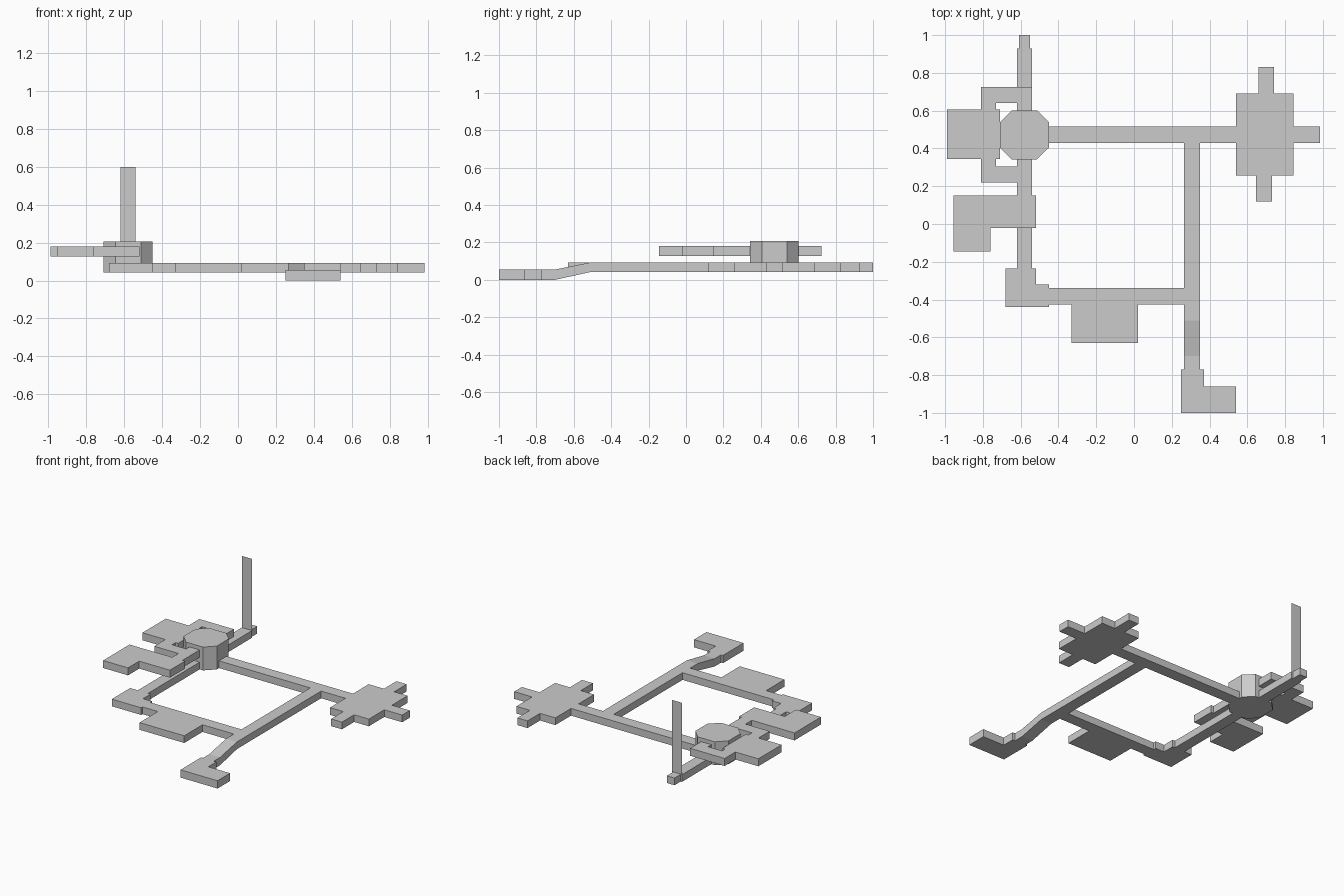
import bpy, bmesh

if "Cube" in bpy.data.objects:
    bpy.data.objects.remove(bpy.data.objects["Cube"])

MAIN = (0.042, 0.093)
UPPER = (0.127, 0.18)
LOW = (0.0, 0.055)


def finish(name, bm):
    bmesh.ops.recalc_face_normals(bm, faces=bm.faces)
    me = bpy.data.meshes.new(name)
    bm.to_mesh(me)
    bm.free()
    ob = bpy.data.objects.new(name, me)
    bpy.context.collection.objects.link(ob)
    return ob


def extrude(bm, vec):
    r = bmesh.ops.extrude_face_region(bm, geom=bm.faces[:])
    vs = [g for g in r["geom"] if isinstance(g, bmesh.types.BMVert)]
    bmesh.ops.translate(bm, verts=vs, vec=vec)


def floor_plan(name, rects, z):
    """Merge rectangles (x0, x1, y0, y1) into one outline and raise it."""
    xs = sorted({v for r in rects for v in r[:2]})
    ys = sorted({v for r in rects for v in r[2:]})
    bm = bmesh.new()
    for xa, xb in zip(xs, xs[1:]):
        for ya, yb in zip(ys, ys[1:]):
            cx, cy = (xa + xb) / 2, (ya + yb) / 2
            if any(a < cx < b and c < cy < d for a, b, c, d in rects):
                bm.faces.new([bm.verts.new((x, y, z[0])) for x, y in
                              ((xa, ya), (xb, ya), (xb, yb), (xa, yb))])
    bmesh.ops.remove_doubles(bm, verts=bm.verts, dist=1e-4)
    extrude(bm, (0, 0, z[1] - z[0]))
    return finish(name, bm)


def prism(name, points, vec):
    bm = bmesh.new()
    bm.faces.new([bm.verts.new(p) for p in points])
    extrude(bm, vec)
    return finish(name, bm)


# Main level: ring of corridors with rooms
floor_plan("main_level", [
    (-0.62, -0.54, -0.235, 0.36),     # west corridor
    (-0.62, -0.54, 0.58, 0.93),       # north-west corridor
    (-0.47, 0.54, 0.43, 0.515),       # north corridor
    (0.265, 0.35, -0.51, 0.43),       # east corridor
    (-0.45, 0.265, -0.425, -0.34),    # south corridor
    (-0.68, -0.52, -0.44, -0.235),    # corner room
    (-0.52, -0.45, -0.44, -0.32),
    (-0.33, 0.02, -0.63, -0.425),     # south room
    (0.54, 0.845, 0.257, 0.69),       # east room and its alcoves
    (0.845, 0.985, 0.43, 0.515),
    (0.66, 0.74, 0.69, 0.83),
    (0.645, 0.73, 0.12, 0.257),
], MAIN)
floor_plan("end_alcove", [(-0.61, -0.55, 0.93, 1.0)], MAIN)

# Upper level: rooms joined to the octagonal hall
floor_plan("upper_level", [
    (-0.99, -0.71, 0.345, 0.605),     # west room
    (-0.81, -0.73, 0.22, 0.725),      # side passages
    (-0.81, -0.54, 0.64, 0.725),
    (-0.81, -0.54, 0.22, 0.305),
    (-0.62, -0.54, 0.58, 0.725),
    (-0.62, -0.54, 0.15, 0.36),
    (-0.955, -0.52, -0.02, 0.15),     # L-shaped room
    (-0.955, -0.76, -0.145, -0.02),
], UPPER)

# Lower level with L-shaped end room
floor_plan("lower_level", [
    (0.265, 0.35, -0.77, -0.70),
    (0.25, 0.37, -1.0, -0.77),
    (0.37, 0.54, -1.0, -0.86),
], LOW)

# Sloping corridor between the levels
prism("ramp", [(0.265, -0.70, LOW[0]), (0.265, -0.51, MAIN[0]),
               (0.265, -0.51, MAIN[1]), (0.265, -0.70, LOW[1])], (0.085, 0, 0))

# Octagonal hall
a, b = 0.13, 0.067
prism("octagon_hall", [(-0.58 + x, 0.472 + y, MAIN[0]) for x, y in
                       ((a, -b), (a, b), (b, a), (-b, a),
                        (-a, b), (-a, -b), (-b, -a), (b, -a))], (0, 0, 0.165))

# Thin tall panel at the corridor end
bm = bmesh.new()
bm.faces.new([bm.verts.new((x, 0.928, z)) for x, z in
              ((-0.62, 0.042), (-0.54, 0.042), (-0.54, 0.6), (-0.62, 0.6))])
finish("tall_panel", bm)
